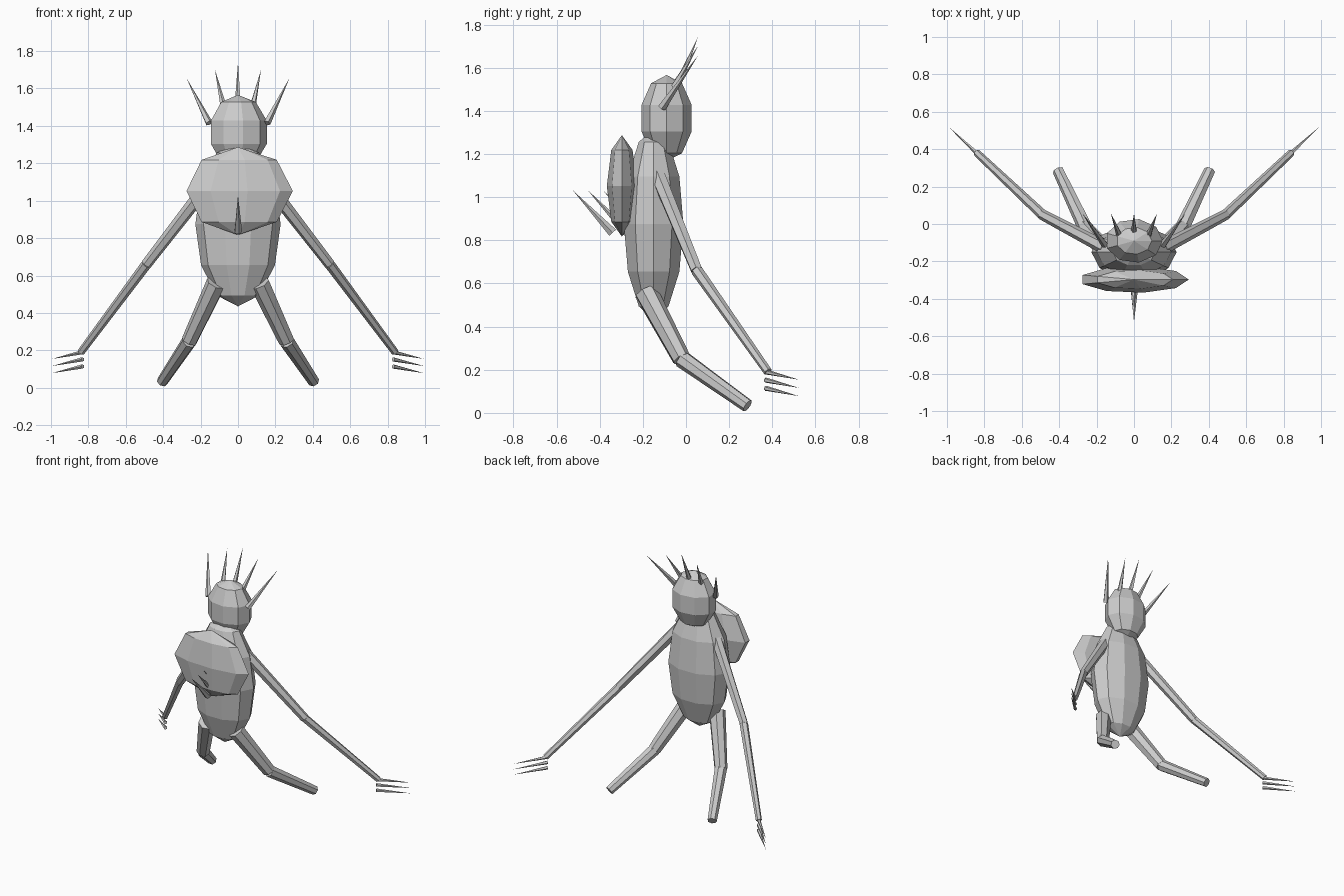
import bpy
from math import sin, cos, pi
from mathutils import Vector

if "Cube" in bpy.data.objects:
    bpy.data.objects.remove(bpy.data.objects["Cube"])


def add_mesh(name, verts, faces):
    mesh = bpy.data.meshes.new(name)
    mesh.from_pydata(verts, [], faces)
    mesh.update()
    ob = bpy.data.objects.new(name, mesh)
    bpy.context.collection.objects.link(ob)
    return ob


def ellipsoid(name, center, radii, segs, rings):
    c, (rx, ry, rz) = Vector(center), radii
    verts = [c + Vector((0, 0, rz))]
    for i in range(1, rings):
        t = pi * i / rings
        for j in range(segs):
            a = 2 * pi * j / segs
            verts.append(c + Vector((rx * sin(t) * cos(a), ry * sin(t) * sin(a), rz * cos(t))))
    verts.append(c - Vector((0, 0, rz)))
    last = len(verts) - 1
    faces = []
    for j in range(segs):
        k = (j + 1) % segs
        faces.append((0, 1 + j, 1 + k))
        for i in range(rings - 2):
            a, b = 1 + i * segs, 1 + (i + 1) * segs
            faces.append((a + j, b + j, b + k, a + k))
        b = 1 + (rings - 2) * segs
        faces.append((b + j, last, b + k))
    return add_mesh(name, verts, faces)


def limb(name, p0, p1, r0, r1, segs=6):
    """Tapered prism between two points; r1 = 0 gives a spike."""
    p0, p1 = Vector(p0), Vector(p1)
    q = (p1 - p0).to_track_quat('Z', 'Y')
    ring = [q @ Vector((cos(2 * pi * j / segs), sin(2 * pi * j / segs), 0)) for j in range(segs)]
    verts = [p0 + v * r0 for v in ring]
    faces = [tuple(reversed(range(segs)))]
    if r1 > 0:
        verts += [p1 + v * r1 for v in ring]
        faces += [(j, (j + 1) % segs, segs + (j + 1) % segs, segs + j) for j in range(segs)]
        faces.append(tuple(range(segs, 2 * segs)))
    else:
        verts.append(p1)
        faces += [(j, (j + 1) % segs, segs) for j in range(segs)]
    return add_mesh(name, verts, faces)


# Body masses
ellipsoid("torso", (0, -0.15, 0.875), (0.228, 0.145, 0.44), 10, 6)
ellipsoid("head", (0, -0.09, 1.366), (0.162, 0.124, 0.2), 9, 5)
ellipsoid("shell", (0, -0.297, 1.052), (0.293, 0.071, 0.235), 9, 4)

for side, s in (("left", -1), ("right", 1)):
    def m(x, y, z):
        return (s * x, y, z)

    # Arms
    elbow, wrist = m(0.49, 0.05, 0.66), m(0.84, 0.38, 0.19)
    limb(side + "_upper_arm", m(0.15, -0.13, 1.10), elbow, 0.037, 0.029)
    limb(side + "_forearm", elbow, wrist, 0.028, 0.02)
    # Claws
    for i in range(3):
        z = 0.19 - 0.038 * i
        limb(f"{side}_claw_{i + 1}", m(0.83, 0.37, z), m(0.995, 0.523, z - 0.036), 0.012, 0, 5)
    # Legs
    knee = m(0.26, -0.02, 0.25)
    limb(side + "_thigh", m(0.115, -0.185, 0.56), knee, 0.055, 0.043, 7)
    limb(side + "_shin", knee, m(0.405, 0.285, 0.033), 0.041, 0.031, 7)
    # Side crown spikes
    limb(side + "_outer_crown_spike", m(0.155, -0.112, 1.415), m(0.275, 0.055, 1.655), 0.02, 0, 5)
    limb(side + "_inner_crown_spike", m(0.068, -0.085, 1.46), m(0.123, 0.055, 1.70), 0.021, 0, 5)

# Centre crown spike
limb("centre_crown_spike", (0, -0.065, 1.46), (0, 0.055, 1.74), 0.022, 0, 5)

# Row of spikes on the shell
for i in range(3):
    y = 0.07 * i
    limb(f"shell_spike_{i + 1}", (0, y - 0.34, 0.835), (0, y - 0.523, 1.03), 0.022, 0, 5)
